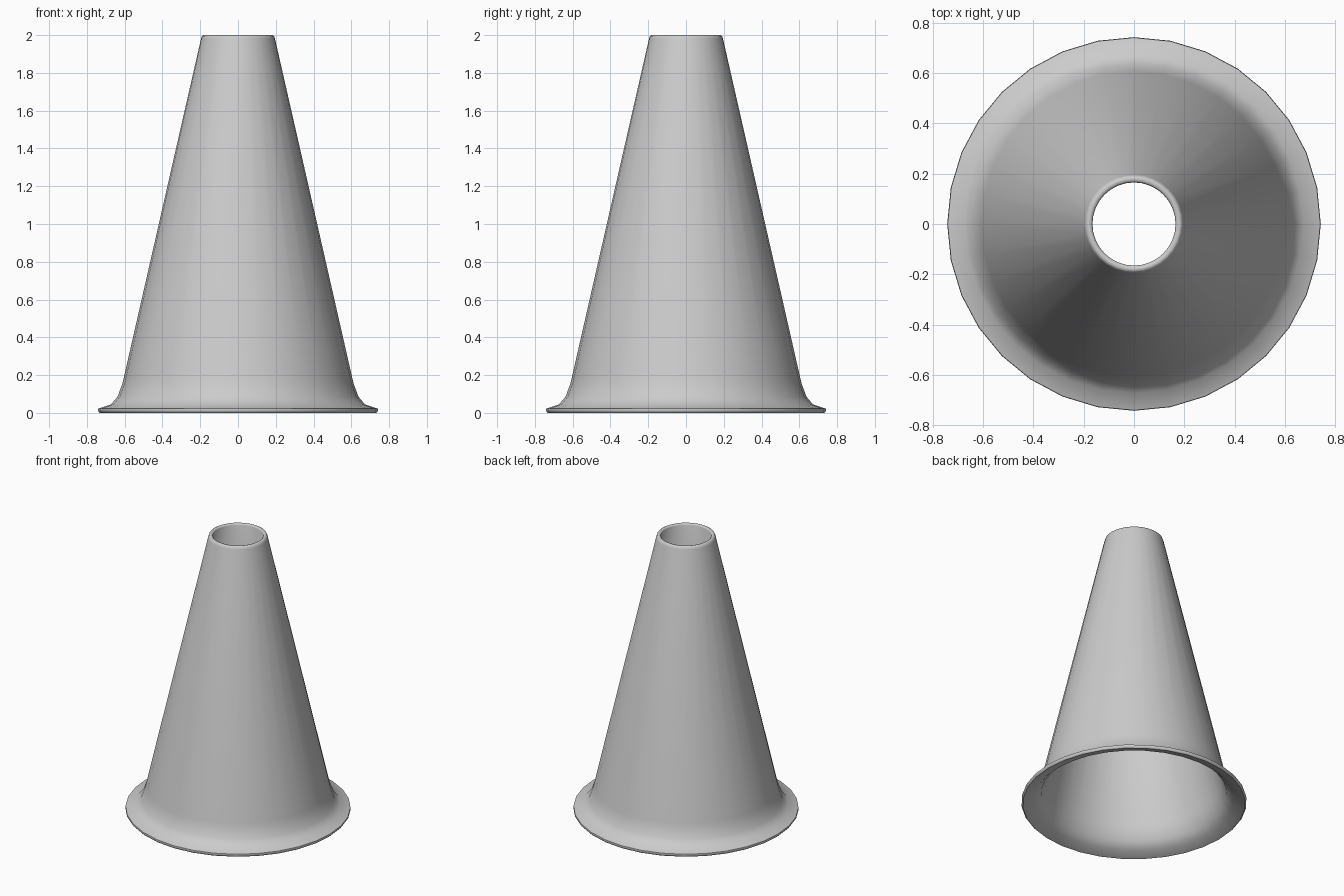
import bpy, bmesh, math

if "Cube" in bpy.data.objects:
    bpy.data.objects.remove(bpy.data.objects["Cube"])

SEGMENTS = 32

# Closed cross-section (radius, height): outer flare and wall, rounded lip, inner wall
PROFILE = [
    (0.736, 0.004), (0.742, 0.012), (0.740, 0.022), (0.672, 0.045),
    (0.638, 0.085), (0.612, 0.155), (0.605, 0.185),
    (0.196, 1.980), (0.191, 1.995), (0.182, 2.000), (0.171, 1.998), (0.165, 1.990),
    (0.578, 0.180), (0.586, 0.145), (0.613, 0.070), (0.658, 0.024), (0.732, 0.000),
]


def lathe(name, profile, segments):
    bm = bmesh.new()
    rings = []
    for i in range(segments):
        a = 2 * math.pi * i / segments
        rings.append([bm.verts.new((r * math.cos(a), r * math.sin(a), z)) for r, z in profile])
    n = len(profile)
    for i in range(segments):
        a, b = rings[i], rings[(i + 1) % segments]
        for j in range(n):
            k = (j + 1) % n
            bm.faces.new((a[j], b[j], b[k], a[k]))
    bmesh.ops.recalc_face_normals(bm, faces=bm.faces)
    mesh = bpy.data.meshes.new(name)
    bm.to_mesh(mesh)
    bm.free()
    obj = bpy.data.objects.new(name, mesh)
    bpy.context.collection.objects.link(obj)
    return obj


# Hollow cone with flared base
cone = lathe("hollow_cone", PROFILE, SEGMENTS)
bpy.context.view_layer.objects.active = cone
cone.select_set(True)
bpy.ops.object.shade_smooth_by_angle(angle=math.radians(50))
